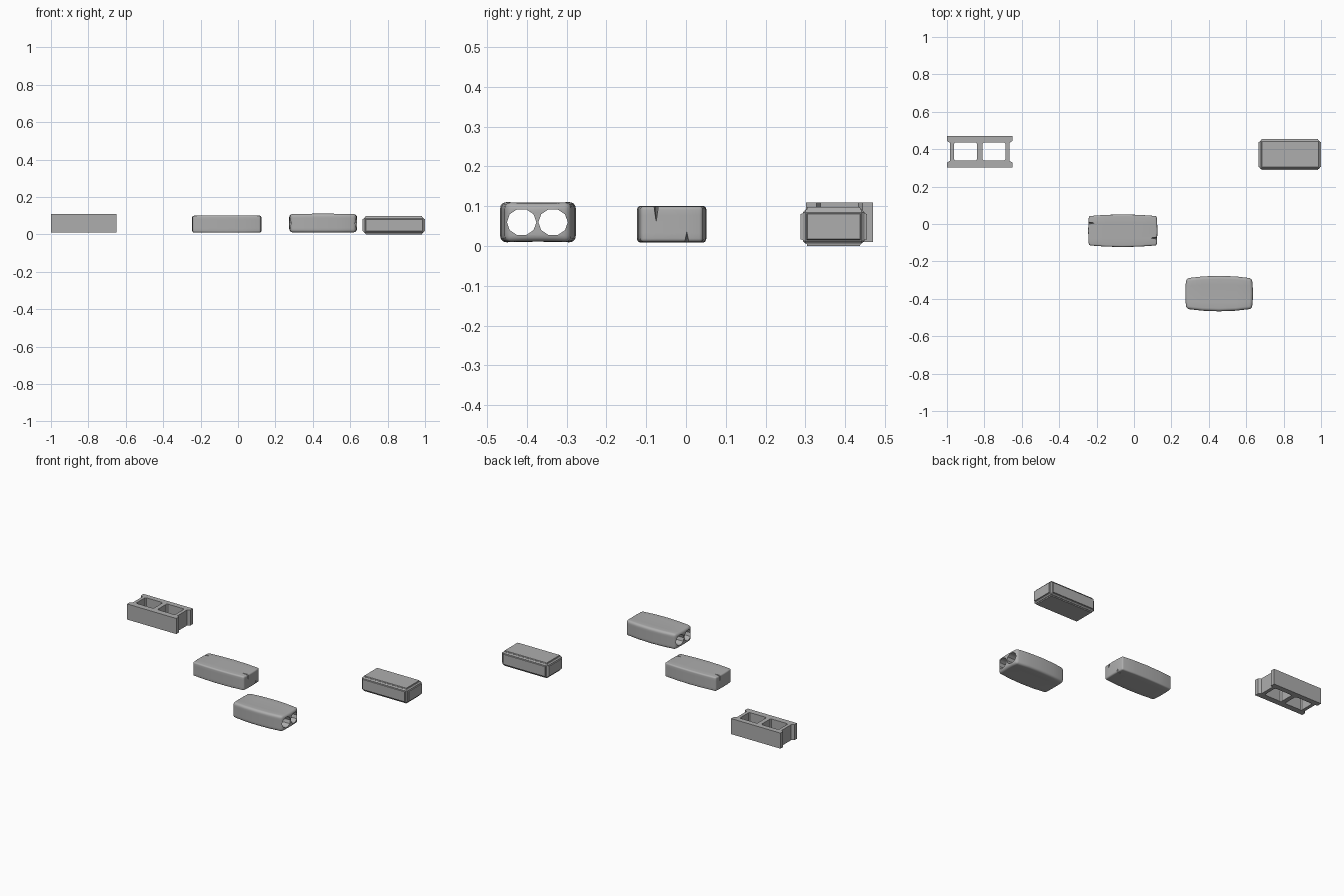
import bpy, bmesh, math
from mathutils import Vector

if "Cube" in bpy.data.objects:
    bpy.data.objects.remove(bpy.data.objects["Cube"], do_unlink=True)

GREY = (0.42, 0.42, 0.42, 1)
concrete = bpy.data.materials.new("concrete_grey")
concrete.use_nodes = True
concrete.diffuse_color = GREY
bsdf = next(n for n in concrete.node_tree.nodes if n.type == 'BSDF_PRINCIPLED')
bsdf.inputs["Base Color"].default_value = GREY
bsdf.inputs["Roughness"].default_value = 0.8


def make_object(name, bm, location=(0, 0, 0)):
    bmesh.ops.recalc_face_normals(bm, faces=bm.faces)
    mesh = bpy.data.meshes.new(name)
    bm.to_mesh(mesh)
    bm.free()
    mesh.materials.append(concrete)
    obj = bpy.data.objects.new(name, mesh)
    obj.location = location
    bpy.context.collection.objects.link(obj)
    return obj


def prism(name, outline, z0, z1, location=(0, 0, 0)):
    bm = bmesh.new()
    face = bm.faces.new([bm.verts.new((x, y, z0)) for x, y in outline])
    top = bmesh.ops.extrude_face_region(bm, geom=[face])["geom"]
    for v in top:
        if isinstance(v, bmesh.types.BMVert):
            v.co.z = z1
    return make_object(name, bm, location)


def hull(name, points):
    bm = bmesh.new()
    for p in points:
        bm.verts.new(p)
    bmesh.ops.convex_hull(bm, input=bm.verts)
    return make_object(name, bm)


def finish(obj, cutters=(), smooth=True):
    # Cut, bake the modifiers, then drop the cutters
    for c in cutters:
        c.hide_render = True
        mod = obj.modifiers.new("cut", 'BOOLEAN')
        mod.operation = 'DIFFERENCE'
        mod.object = c
    bpy.context.view_layer.update()
    graph = bpy.context.evaluated_depsgraph_get()
    baked = bpy.data.meshes.new_from_object(obj.evaluated_get(graph))
    obj.modifiers.clear()
    obj.data = baked
    for c in cutters:
        bpy.data.objects.remove(c, do_unlink=True)
    if smooth:
        bpy.ops.object.select_all(action='DESELECT')
        obj.select_set(True)
        bpy.context.view_layer.objects.active = obj
        bpy.ops.object.shade_smooth_by_angle(angle=math.radians(35))


def bulged_block(name, center, half, taper_y, taper_x, taper_z, hollow_z, bevel):
    # Box whose sides swell toward the middle
    bm = bmesh.new()
    bmesh.ops.create_cube(bm, size=2)
    bmesh.ops.subdivide_edges(bm, edges=bm.edges[:], cuts=3, use_grid_fill=True)
    for v in bm.verts:
        x, y, z = v.co
        v.co = (half[0] * x * (1 - taper_x * y * y),
                half[1] * y * (1 - taper_y * x * x),
                half[2] * z * (1 - taper_z * x * x - hollow_z * (1 - y * y)))
    obj = make_object(name, bm, center)
    mod = obj.modifiers.new("round_edges", 'BEVEL')
    mod.width = bevel
    mod.segments = 4
    mod.limit_method = 'ANGLE'
    mod.angle_limit = math.radians(50)
    return obj


# Hollow block: end flanges and two chamfered cells
hx, hy, flange, inner = 0.175, 0.084, 0.058, 0.048
quarter = [(hx, hy), (hx, flange), (hx - 0.016, inner)]
right = quarter + [(x, -y) for x, y in reversed(quarter)]
outline = right + [(-x, -y) for x, y in right]
hollow_block = prism("hollow_block", outline, 0.01, 0.11, (-0.825, 0.386, 0))


def cell(side):
    a, b, c = 0.062, 0.048, 0.007
    pts = [(a, b - c), (a - c, b), (c - a, b), (-a, b - c),
           (-a, c - b), (c - a, -b), (a - c, -b), (a, c - b)]
    return prism("cell_cutter", pts, -0.1, 0.3, (-0.825 + side * 0.076, 0.388, 0))


finish(hollow_block, [cell(-1), cell(1)], smooth=False)

# Cracked block: swollen brick with wedge cracks at its ends
cracked_block = bulged_block("cracked_block", (-0.06, -0.036, 0.055),
                             (0.185, 0.087, 0.046), 0.1, 0.02, 0.03, 0, 0.009)


def crack(end, up, y, length):
    x = -0.06 + end * 0.188
    z = 0.055 + up * 0.05
    return hull("crack_cutter", [(x, y - 0.007, z), (x, y + 0.007, z),
                                 (x - end * length, y, z),
                                 (x, y, z - up * length)])


finish(cracked_block, [crack(1, 1, -0.075, 0.048),
                       crack(1, -1, 0.002, 0.035),
                       crack(-1, 1, 0.005, 0.045)])

# Rounded block: swollen brick with two ducts running lengthwise
rounded_block = bulged_block("rounded_block", (0.455, -0.372, 0.06),
                             (0.181, 0.095, 0.051), 0.14, 0.03, 0.02, 0.04, 0.016)


def duct(y):
    ring = [(0.037 * math.cos(i * math.tau / 10), 0.034 * math.sin(i * math.tau / 10))
            for i in range(10)]
    return hull("duct_cutter", [(x, y + a, 0.06 + b) for x in (0.2, 0.7) for a, b in ring])


finish(rounded_block, [duct(-0.413), duct(-0.334)])

# Panelled block: chamfered brick with a raised panel on every side
bm = bmesh.new()
bmesh.ops.create_cube(bm, size=1)
bmesh.ops.scale(bm, vec=Vector((0.322, 0.155, 0.086)), verts=bm.verts)
bmesh.ops.bevel(bm, geom=bm.edges[:], offset=0.007, segments=1, affect='EDGES')
bm.normal_update()
sides = [f for f in bm.faces if max(abs(c) for c in f.normal) > 0.99]
bmesh.ops.inset_individual(bm, faces=sides, thickness=0.004, depth=0)
bmesh.ops.inset_individual(bm, faces=sides, thickness=0.002, depth=0.006)
make_object("panelled_block", bm, (0.833, 0.371, 0.049))
